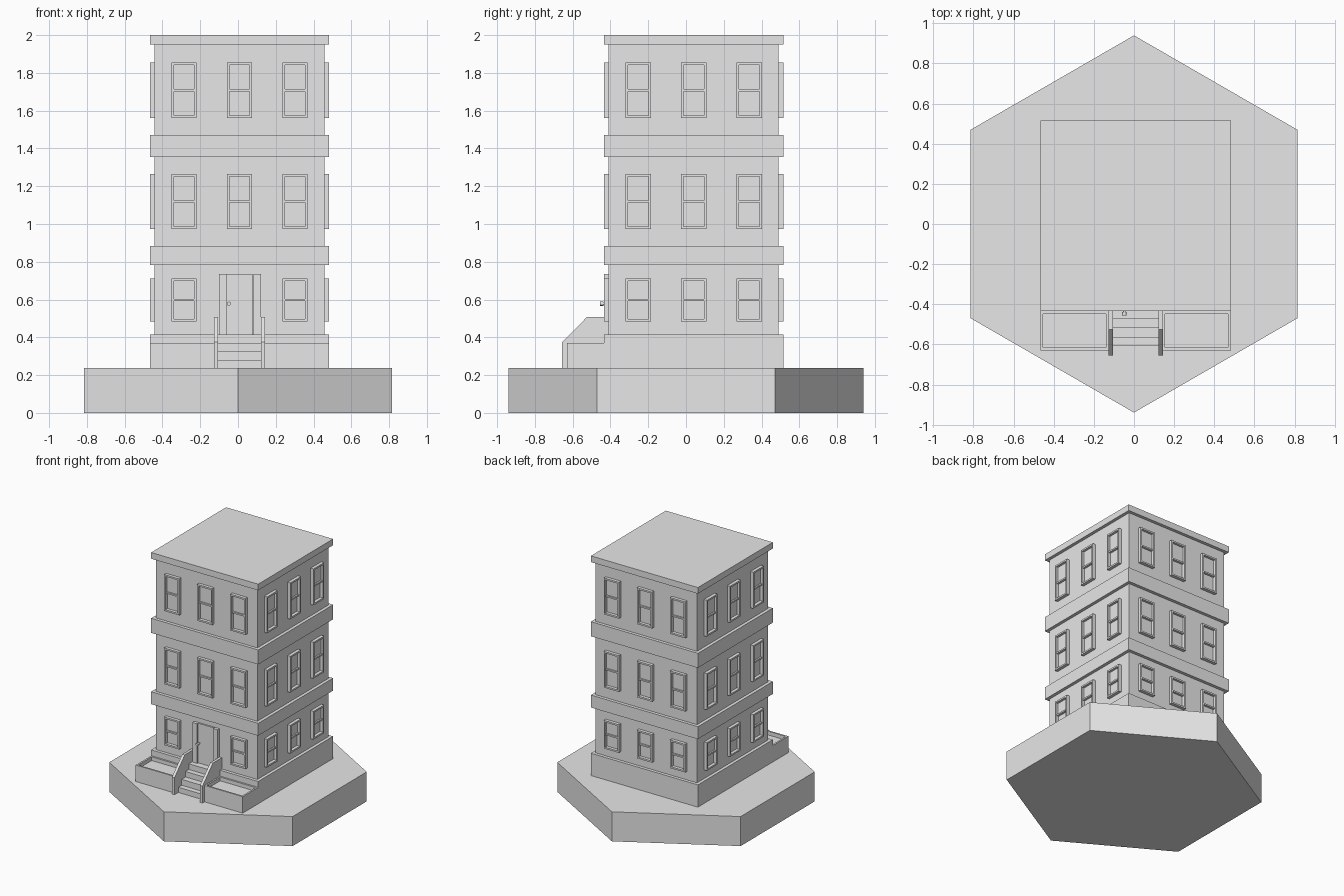
import bpy
import bmesh
from math import radians, pi
from mathutils import Matrix

if "Cube" in bpy.data.objects:
    bpy.data.objects.remove(bpy.data.objects["Cube"])

stone = bpy.data.materials.new("pale grey")
stone.use_nodes = True
stone.diffuse_color = (0.8, 0.8, 0.8, 1)
stone.node_tree.nodes["Principled BSDF"].inputs["Base Color"].default_value = (0.8, 0.8, 0.8, 1)

CX, CY = 0.008, 0.041          # centre of the building
WALL, BAND = 0.45, 0.475       # half widths of walls and trim
GROUND = 0.237
FRONT = CY - WALL
TRIM = CY - BAND


def finish(name, bm):
    bmesh.ops.recalc_face_normals(bm, faces=bm.faces)
    mesh = bpy.data.meshes.new(name)
    bm.to_mesh(mesh)
    bm.free()
    mesh.materials.append(stone)
    obj = bpy.data.objects.new(name, mesh)
    bpy.context.collection.objects.link(obj)
    return obj


def add_box(bm, x, y, z, matrix=Matrix()):
    """Add a box spanning the given (low, high) ranges."""
    spans = (x, y, z)
    centre = [(a + b) / 2 for a, b in spans]
    size = [b - a for a, b in spans]
    place = matrix @ Matrix.Translation(centre) @ Matrix.Diagonal((*size, 1))
    bmesh.ops.create_cube(bm, size=1, matrix=place)


def box(name, x, y, z):
    bm = bmesh.new()
    add_box(bm, x, y, z)
    return finish(name, bm)


def square_block(name, half, z):
    return box(name, (CX - half, CX + half), (CY - half, CY + half), z)


# Hexagonal ground slab
bm = bmesh.new()
bmesh.ops.create_cone(bm, cap_ends=True, segments=6, radius1=0.94, radius2=0.94,
                      depth=GROUND, matrix=Matrix.Translation((0, 0, GROUND / 2)))
if max(v.co.x for v in bm.verts) > 0.9:
    bmesh.ops.rotate(bm, verts=bm.verts, matrix=Matrix.Rotation(pi / 6, 3, "Z"))
finish("ground_slab", bm)

# Walls, plinth and trim bands
square_block("walls", WALL, (GROUND, 1.96))
for name, low, high in (("plinth", GROUND, 0.416), ("lower_band", 0.783, 0.883),
                        ("middle_band", 1.355, 1.417), ("upper_band", 1.417, 1.472),
                        ("roof_cornice", 1.95, 2.0)):
    square_block(name, BAND, (low, high))


def add_window(bm, x, low, high, turn):
    """Raised frame around two sashes; the lower sash sits further back."""
    half, rim, out = 0.067, 0.013, -BAND
    back = -WALL + 0.005
    mid = (low + high) / 2
    for side in (-1, 1):
        edges = sorted((x + side * half, x + side * (half - rim)))
        add_box(bm, edges, (out, back), (low, high), turn)
    inner = (x - half + rim, x + half - rim)
    for z in ((low, low + rim), (high - rim, high)):
        add_box(bm, inner, (out, back), z, turn)
    add_box(bm, inner, (out + 0.007, back), (mid - 0.006, mid + 0.006), turn)
    add_box(bm, inner, (-WALL - 0.006, back), (mid, high - rim), turn)


# Three rows of windows on all four sides
floors = (("ground_floor", 0.485, 0.711), ("first_floor", 0.974, 1.265),
          ("second_floor", 1.562, 1.854))
for floor, low, high in floors:
    for i, side in enumerate(("front", "left", "back", "right")):
        turn = Matrix.Translation((CX, CY, 0)) @ Matrix.Rotation(i * pi / 2, 4, "Z")
        bm = bmesh.new()
        for x in (-0.294, 0, 0.294):
            if not (floor == "ground_floor" and side == "front" and x == 0):
                add_window(bm, x, low, high, turn)
        finish(f"{floor}_{side}_windows", bm)

# Front door with jambs and knob
DOOR = (0.416, 0.734)
box("right_door_jamb", (-0.1, -0.06), (TRIM, FRONT + 0.01), DOOR)
box("left_door_jamb", (0.082, 0.122), (TRIM, FRONT + 0.01), DOOR)
box("door", (-0.06, 0.076), (FRONT - 0.012, FRONT + 0.01), DOOR)
bm = bmesh.new()
for radius, near, far in ((0.006, FRONT, -0.44), (0.011, -0.438, -0.455)):
    place = Matrix.Translation((-0.048, (near + far) / 2, 0.578)) @ Matrix.Rotation(pi / 2, 4, "X")
    bmesh.ops.create_cone(bm, cap_ends=True, segments=12, radius1=radius, radius2=radius,
                          depth=near - far, matrix=place)
knob = finish("door_knob", bm)
bpy.ops.object.select_all(action="DESELECT")
knob.select_set(True)
bpy.context.view_layer.objects.active = knob
bpy.ops.object.shade_smooth_by_angle(angle=radians(40))

# Entrance steps
for i, (nose, top) in enumerate(((-0.607, 0.279), (-0.565, 0.326),
                                 (-0.515, 0.37), (-0.473, 0.416))):
    box(f"step_{i + 1}", (-0.106, 0.122), (nose, TRIM + 0.01), (GROUND, top))

# Sloping side walls of the stairs
profile = ((-0.656, GROUND), (-0.656, 0.374), (-0.525, 0.507),
           (FRONT, 0.507), (FRONT, GROUND))
for name, x, width in (("right_stair_wall", -0.127, 0.022), ("left_stair_wall", 0.122, 0.022)):
    bm = bmesh.new()
    face = bm.faces.new([bm.verts.new((x, y, z)) for y, z in profile])
    grown = bmesh.ops.extrude_face_region(bm, geom=[face])["geom"]
    bmesh.ops.translate(bm, vec=(width, 0, 0),
                        verts=[v for v in grown if isinstance(v, bmesh.types.BMVert)])
    finish(name, bm)

# Planters with a sunken bed
for name, x in (("right_planter", (CX - BAND, -0.125)), ("left_planter", (0.142, CX + BAND))):
    bm = bmesh.new()
    add_box(bm, x, (-0.63, TRIM), (GROUND, 0.369))
    bm.normal_update()
    top = max(bm.faces, key=lambda f: f.calc_center_median().z)
    bmesh.ops.inset_individual(bm, faces=[top], thickness=0.019)
    bed = bmesh.ops.extrude_discrete_faces(bm, faces=[top])["faces"][0]
    bmesh.ops.translate(bm, verts=bed.verts, vec=(0, 0, -0.03))
    finish(name, bm)
